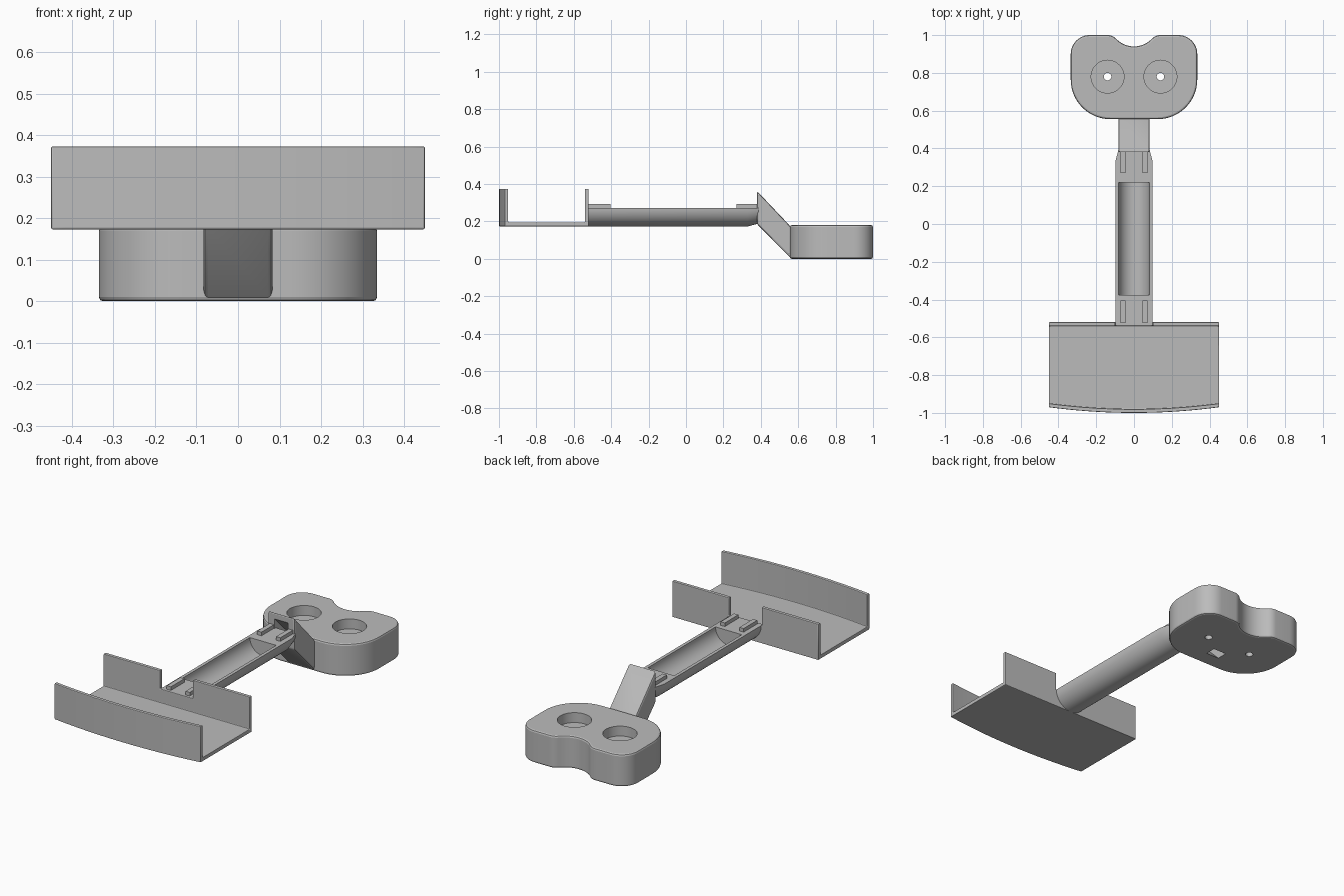
import bpy, bmesh
from math import radians, cos, sin
from mathutils import Vector

if "Cube" in bpy.data.objects:
    bpy.data.objects.remove(bpy.data.objects["Cube"], do_unlink=True)

grey = bpy.data.materials.new("plain grey")
grey.use_nodes = True
COLOUR = (0.5, 0.5, 0.5, 1)
grey.diffuse_color = COLOUR
grey.node_tree.nodes["Principled BSDF"].inputs["Base Color"].default_value = COLOUR


def arc(cx, cy, r, a0, a1, n=12):
    angles = [radians(a0 + (a1 - a0) * i / n) for i in range(n + 1)]
    return [(cx + r * cos(a), cy + r * sin(a)) for a in angles]


def loft(name, rings):
    """Skin matching rings of points into a closed solid."""
    bm = bmesh.new()
    loops = [[bm.verts.new(p) for p in ring] for ring in rings]
    for a, b in zip(loops, loops[1:]):
        for i in range(len(a)):
            j = (i + 1) % len(a)
            bm.faces.new((a[i], a[j], b[j], b[i]))
    bm.faces.new(loops[0])
    bm.faces.new(loops[-1])
    bmesh.ops.recalc_face_normals(bm, faces=bm.faces)
    mesh = bpy.data.meshes.new(name)
    bm.to_mesh(mesh)
    bm.free()
    mesh.materials.append(grey)
    obj = bpy.data.objects.new(name, mesh)
    bpy.context.collection.objects.link(obj)
    return obj


def extrude(name, outline, lo, hi, axis="z"):
    place = {"x": lambda u, v, d: (d, u, v),
             "y": lambda u, v, d: (u, d, v),
             "z": lambda u, v, d: (u, v, d)}[axis]
    return loft(name, [[place(u, v, d) for u, v in outline] for d in (lo, hi)])


def box(name, x0, x1, y0, y1, z0, z1):
    return extrude(name, [(x0, y0), (x1, y0), (x1, y1), (x0, y1)], z0, z1)


def apply(obj, mod):
    bpy.ops.object.select_all(action="DESELECT")
    bpy.context.view_layer.objects.active = obj
    obj.select_set(True)
    bpy.ops.object.modifier_apply(modifier=mod.name)


def bevel(obj, width):
    mod = obj.modifiers.new("bevel", "BEVEL")
    mod.width, mod.segments = width, 2
    mod.limit_method, mod.angle_limit = "ANGLE", radians(35)
    apply(obj, mod)


def cut(obj, *cutters):
    for cutter in cutters:
        mod = obj.modifiers.new("cut", "BOOLEAN")
        mod.operation, mod.solver, mod.object = "DIFFERENCE", "EXACT", cutter
        apply(obj, mod)
        bpy.data.objects.remove(cutter, do_unlink=True)


# Open-sided tray with a bowed front wall and a notched back wall
BOW = 3.39


def bowed(half, front, back):
    a = 7.63 * half / 0.45
    return arc(0, front + BOW, BOW, 270 - a, 270 + a, 24) + [(half, back), (-half, back)]


tray = extrude("tray", bowed(0.45, -1.0, -0.52), 0.173, 0.373)
cut(tray,
    extrude("tray_cutter", bowed(0.6, -0.98, -0.54), 0.195, 0.6),
    box("notch_cutter", -0.1, 0.1, -0.6, -0.4, 0.272, 0.6))
bevel(tray, 0.004)

# Half-round handle, tapered where it meets the arm
def half_round(y, s):
    return [(s * x, y, 0.272 + s * z) for x, z in arc(0, 0, 0.099, 180, 360, 24)]


handle = loft("handle", [half_round(-0.53, 1), half_round(0.33, 1), half_round(0.39, 0.84)])
cut(handle, extrude("trough_cutter", arc(0, 0.272, 0.081, 0, 360, 48)[:-1], -0.375, 0.22, "y"))

# Pairs of small ribs at both ends of the handle
for end, y0, y1 in (("front", -0.525, -0.405), ("back", 0.27, 0.385)):
    for side, x in (("left", 0.058), ("right", -0.058)):
        box(f"{end}_{side}_rib", x - 0.013, x + 0.013, y0, y1, 0.26, 0.292)

# Slanted arm joining handle and head
arm = extrude("arm", [(0.38, 0.362), (0.38, 0.185), (0.56, 0.003), (0.56, 0.172)],
              -0.083, 0.083, "x")
bevel(arm, 0.01)

# Two-lobed head with a scooped back edge
right = (arc(0.125, 0.765, 0.21, -90, 0, 16) + arc(0.235, 0.9, 0.1, 0, 90)
         + arc(0.139, 0.94, 0.06, 90, 136.8, 8) + arc(0, 1.07, 0.13, -43.2, -90, 8)[1:])
left = [(-x, y) for x, y in reversed(right[:-1])]
head = extrude("head", right + left, 0, 0.18)
bevel(head, 0.01)

# Wells with small through holes in their floors
for x in (-0.14, 0.14):
    for r, z in ((0.087, 0.125), (0.02, -0.1)):
        cut(head, extrude("well_cutter", arc(x, 0.78, r, 0, 360, 40)[:-1], z, 0.4))

# Slanted cable passage through arm and head
for part in (arm, head):
    cut(part, extrude("passage_cutter",
                      [(0.36, 0.345), (0.36, 0.285), (0.665, -0.02), (0.725, -0.02)],
                      -0.04, 0.04, "x"))

for obj in bpy.context.collection.objects:
    if obj.type == "MESH" and grey.name in obj.data.materials:
        bpy.ops.object.select_all(action="DESELECT")
        bpy.context.view_layer.objects.active = obj
        obj.select_set(True)
        bpy.ops.object.shade_smooth_by_angle(angle=radians(20))
